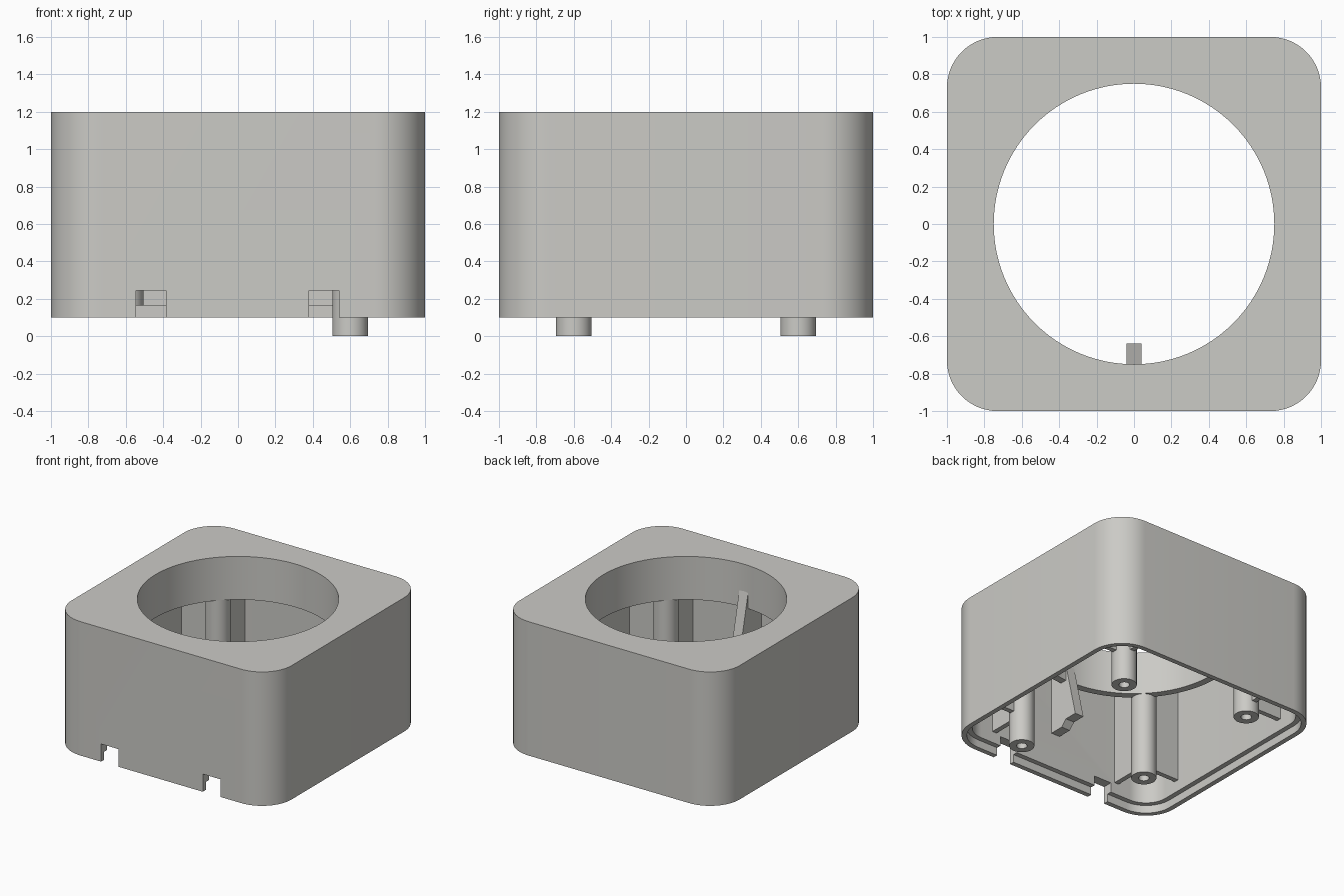
import bpy, bmesh, math

if "Cube" in bpy.data.objects:
    bpy.data.objects.remove(bpy.data.objects["Cube"])

grey = bpy.data.materials.new("warm_grey")
grey.diffuse_color = (0.6, 0.595, 0.565, 1)
grey.use_nodes = True
grey.node_tree.nodes["Principled BSDF"].inputs["Base Color"].default_value = grey.diffuse_color

SEG = 96          # sides of the round opening
WALL, CEIL = 0.08, 1.12


def make(name, bm):
    bmesh.ops.recalc_face_normals(bm, faces=bm.faces)
    me = bpy.data.meshes.new(name)
    bm.to_mesh(me)
    bm.free()
    me.materials.append(grey)
    ob = bpy.data.objects.new(name, me)
    bpy.context.collection.objects.link(ob)
    return ob


def prism(name, pts, vec):
    """Extrude a closed 3D outline along vec."""
    bm = bmesh.new()
    face = bm.faces.new([bm.verts.new(p) for p in pts])
    out = bmesh.ops.extrude_face_region(bm, geom=[face])
    bmesh.ops.translate(bm, vec=vec, verts=[v for v in out["geom"] if isinstance(v, bmesh.types.BMVert)])
    return make(name, bm)


def rounded(name, half, radius, z0, z1):
    c, n, pts = half - radius, 16, []
    for q, (sx, sy) in enumerate(((1, 1), (-1, 1), (-1, -1), (1, -1))):
        for i in range(n + 1):
            a = (q + i / n) * math.pi / 2
            pts.append((sx * c + radius * math.cos(a), sy * c + radius * math.sin(a), z0))
    return prism(name, pts, (0, 0, z1 - z0))


def circle(x, y, r, z, n):
    return [(x + r * math.cos(2 * math.pi * i / n), y + r * math.sin(2 * math.pi * i / n), z) for i in range(n)]


def box(name, x0, x1, y0, y1, z0, z1):
    return prism(name, [(x0, y0, z0), (x1, y0, z0), (x1, y1, z0), (x0, y1, z0)], (0, 0, z1 - z0))


def lathe(name, x, y, profile, n):
    """Spin a closed (radius, z) profile around a vertical axis."""
    bm = bmesh.new()
    axis = [i for i, (r, z) in enumerate(profile) if r == 0]
    centre = {i: bm.verts.new((x, y, profile[i][1])) for i in axis}
    rings = [[centre[i]] * n if i in centre else [bm.verts.new(p) for p in circle(x, y, r, z, n)]
             for i, (r, z) in enumerate(profile)]
    for k in range(len(rings)):
        a, b = rings[k], rings[(k + 1) % len(rings)]
        for i in range(n):
            j = (i + 1) % n
            vs = list(dict.fromkeys((a[i], a[j], b[j], b[i])))
            if len(vs) > 2:
                bm.faces.new(vs)
    return make(name, bm)


def cut(ob, cutter):
    mod = ob.modifiers.new("cut", "BOOLEAN")
    mod.operation, mod.solver, mod.object = "DIFFERENCE", "EXACT", cutter
    cutter.hide_render = True
    cutter.hide_viewport = True
    cutters.append(cutter)


cutters = []

# Rounded shell, hollow from below, with a stepped rim and a round top opening
shell = rounded("shell", 1.0, 0.27, 0.1, 1.2)
cut(shell, rounded("cavity_cutter", 1 - WALL, 0.27 - WALL, 0.0, CEIL))
cut(shell, rounded("rim_cutter", 0.96, 0.23, 0.0, 0.165))
cut(shell, prism("opening_cutter", circle(0, 0, 0.75, 1.0, SEG), (0, 0, 0.5)))

# Two notches in the front wall
for x0, x1 in ((-0.545, -0.385), (0.38, 0.54)):
    cut(shell, box("notch_cutter", x0, x1, -1.1, -0.85, 0.0, 0.245))

# Collar hanging below the top opening
lathe("collar", 0, 0, [(0.75, 0.845), (0.81, 0.845), (0.81, CEIL), (0.75, CEIL)], SEG)

# Hollow screw posts, each braced to the two nearest walls
for sx in (-1, 1):
    for sy in (-1, 1):
        x, y = 0.6 * sx, 0.6 * sy
        z0 = 0.0 if sx > 0 else 0.165
        lathe("screw_post", x, y, [(0.04, z0), (0.095, z0), (0.095, 1.15), (0, 1.15),
                                   (0, z0 + 0.35), (0.04, z0 + 0.35)], 40)
        xs, ys = sorted((sx * 0.68, sx * 0.95)), sorted((sy * 0.68, sy * 0.95))
        box("side_brace", xs[0], xs[1], y - 0.02, y + 0.02, 0.26, 1.15)
        box("end_brace", x - 0.02, x + 0.02, ys[0], ys[1], 0.26, 1.15)

# Slanted locating rib on the front wall
profile = [(-0.95, 0.46), (-0.8, 0.46), (-0.75, 0.51), (-0.64, 0.51), (-0.755, 1.0), (-0.95, 1.0)]
prism("front_rib", [(-0.04, y, z) for y, z in profile], (0.08, 0, 0))

# Apply the cuts, drop the cutters and smooth the curved walls
bpy.context.view_layer.update()
done = bpy.data.meshes.new_from_object(shell.evaluated_get(bpy.context.evaluated_depsgraph_get()))
shell.modifiers.clear()
shell.data = done
for c in cutters:
    bpy.data.objects.remove(c)
for ob in bpy.context.collection.objects:
    ob.select_set(True)
bpy.context.view_layer.objects.active = shell
bpy.ops.object.shade_smooth_by_angle(angle=math.radians(30))
